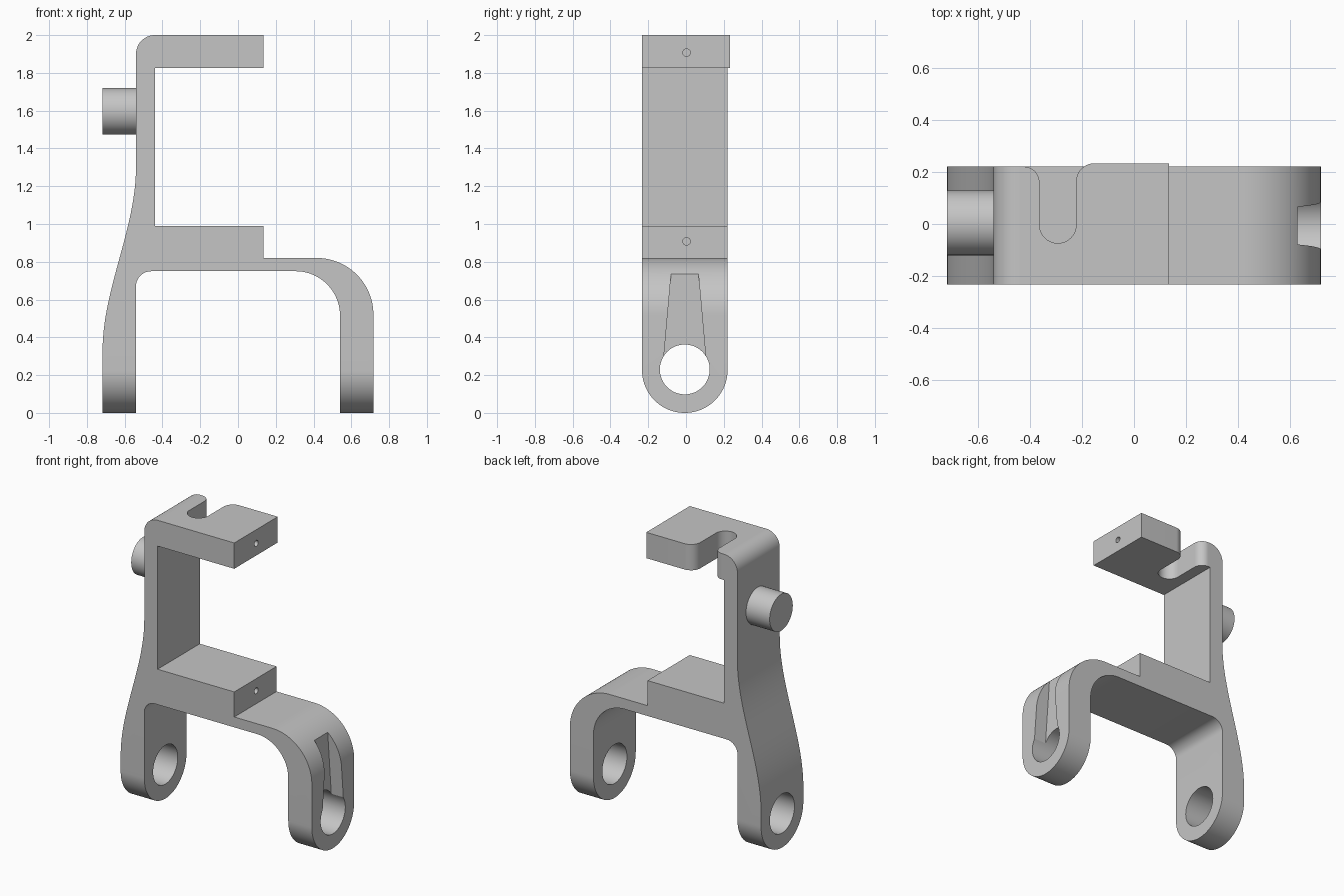
import bpy, bmesh
from math import radians, cos, sin
from mathutils import Matrix, Vector

if "Cube" in bpy.data.objects:
    bpy.data.objects.remove(bpy.data.objects["Cube"])

grey = bpy.data.materials.new("plain grey")
grey.use_nodes = True
grey.diffuse_color = (0.56, 0.56, 0.56, 1)
grey.node_tree.nodes["Principled BSDF"].inputs["Base Color"].default_value = grey.diffuse_color

FRONT, BACK = -0.233, 0.22
MID, HALF = (FRONT + BACK) / 2, (BACK - FRONT) / 2
POST_OUT, POST_IN, ARM_END = -0.54, -0.44, 0.135
SIDE = 0.717
AXES = {"x": (1, 2, 0), "y": (0, 2, 1), "z": (0, 1, 2)}


def arc(cx, cy, r, start, end, n=16):
    angles = [radians(start + (end - start) * i / n) for i in range(n + 1)]
    return [(cx + r * cos(a), cy + r * sin(a)) for a in angles]


def sway(a, b, n=28):
    """S-bend from a to b, upright at both ends."""
    pts = []
    for i in range(n + 1):
        t = i / n
        s = t * t * (3 - 2 * t)
        pts.append((a[0] + (b[0] - a[0]) * s, a[1] + (b[1] - a[1]) * t))
    return pts


def prism(name, outline, axis, low, high):
    """Extrude a flat outline along one axis."""
    u, v, w = AXES[axis]
    bm = bmesh.new()
    verts = []
    for p in outline:
        co = Vector()
        co[u], co[v], co[w] = p[0], p[1], low
        verts.append(bm.verts.new(co))
    face = bm.faces.new(verts)
    move = Vector()
    move[w] = high - low
    new = bmesh.ops.extrude_face_region(bm, geom=[face])["geom"]
    bmesh.ops.translate(bm, vec=move, verts=[g for g in new if isinstance(g, bmesh.types.BMVert)])
    bmesh.ops.recalc_face_normals(bm, faces=bm.faces)
    mesh = bpy.data.meshes.new(name)
    bm.to_mesh(mesh)
    bm.free()
    mesh.materials.append(grey)
    obj = bpy.data.objects.new(name, mesh)
    bpy.context.collection.objects.link(obj)
    return obj


def rod(name, y, z, r, low, high, n=64):
    return prism(name, arc(y, z, r, 0, 360, n)[:-1], "x", low, high)


def cut(obj, tool, operation="DIFFERENCE"):
    """Apply a boolean and discard the cutter."""
    mod = obj.modifiers.new("cut", "BOOLEAN")
    mod.operation, mod.object, mod.solver = operation, tool, "EXACT"
    bpy.context.view_layer.objects.active = obj
    bpy.ops.object.modifier_apply(modifier=mod.name)
    bpy.data.objects.remove(tool)


# Frame: post, deck block and two legs
outline = [(-SIDE, 0), (POST_OUT, 0)]
outline += arc(-0.46, 0.67, 0.08, 180, 90, 10)
outline += arc(0.305, 0.515, 0.235, 90, 0, 24)
outline += [(0.54, 0), (SIDE, 0)]
outline += arc(0.417, 0.52, 0.3, 0, 90, 24)
outline += [(ARM_END, 0.82), (ARM_END, 0.99), (POST_IN, 0.99), (POST_IN, 2)]
outline += arc(-0.44, 1.9, 0.1, 90, 180)[1:]
outline += sway((POST_OUT, 1.3), (-SIDE, 0.33))
frame = prism("frame", outline, "y", FRONT, BACK)

# Round the leg ends
rounded = arc(MID, HALF, HALF, 180, 360, 48) + [(BACK + 0.0, 2.1), (FRONT, 2.1)]
cut(frame, prism("leg_rounder", rounded, "x", -1, 1), "INTERSECT")

# Tapered channel in the left leg, leading into the axle hole
channel = [(MID - 0.115, 0.25), (MID + 0.115, 0.25), (MID + 0.072, 0.737), (MID - 0.072, 0.737)]
cut(frame, prism("channel_cutter", channel, "x", 0.627, 1))
cut(frame, rod("axle_cutter", MID, 0.23, 0.132, -1, 1))
cut(frame, rod("pin_cutter", 0.003, 0.908, 0.02, -0.15, 0.3, 24))

# Upper arm with the open slot at the back
plan = [(POST_IN, FRONT), (ARM_END, FRONT), (ARM_END, 0.233)]
plan += arc(-0.152, 0.163, 0.07, 90, 180)
plan += arc(-0.2925, -0.003, 0.0705, 0, -180, 28)
plan += arc(-0.423, 0.16, 0.06, 0, 90)
plan += [(POST_IN, BACK)]
upper_arm = prism("upper_arm", plan, "z", 1.825, 2)
cut(upper_arm, rod("pin_cutter", 0.003, 1.907, 0.02, -0.15, 0.3, 24))

# Round peg on the outside of the post
peg = rod("peg", 0.004, 1.597, 0.124, -SIDE, POST_OUT)

# Smooth curved faces, keep the edges crisp
bpy.ops.object.select_all(action="DESELECT")
for obj in (frame, upper_arm, peg):
    obj.select_set(True)
bpy.context.view_layer.objects.active = frame
bpy.ops.object.shade_smooth_by_angle(angle=radians(25))
